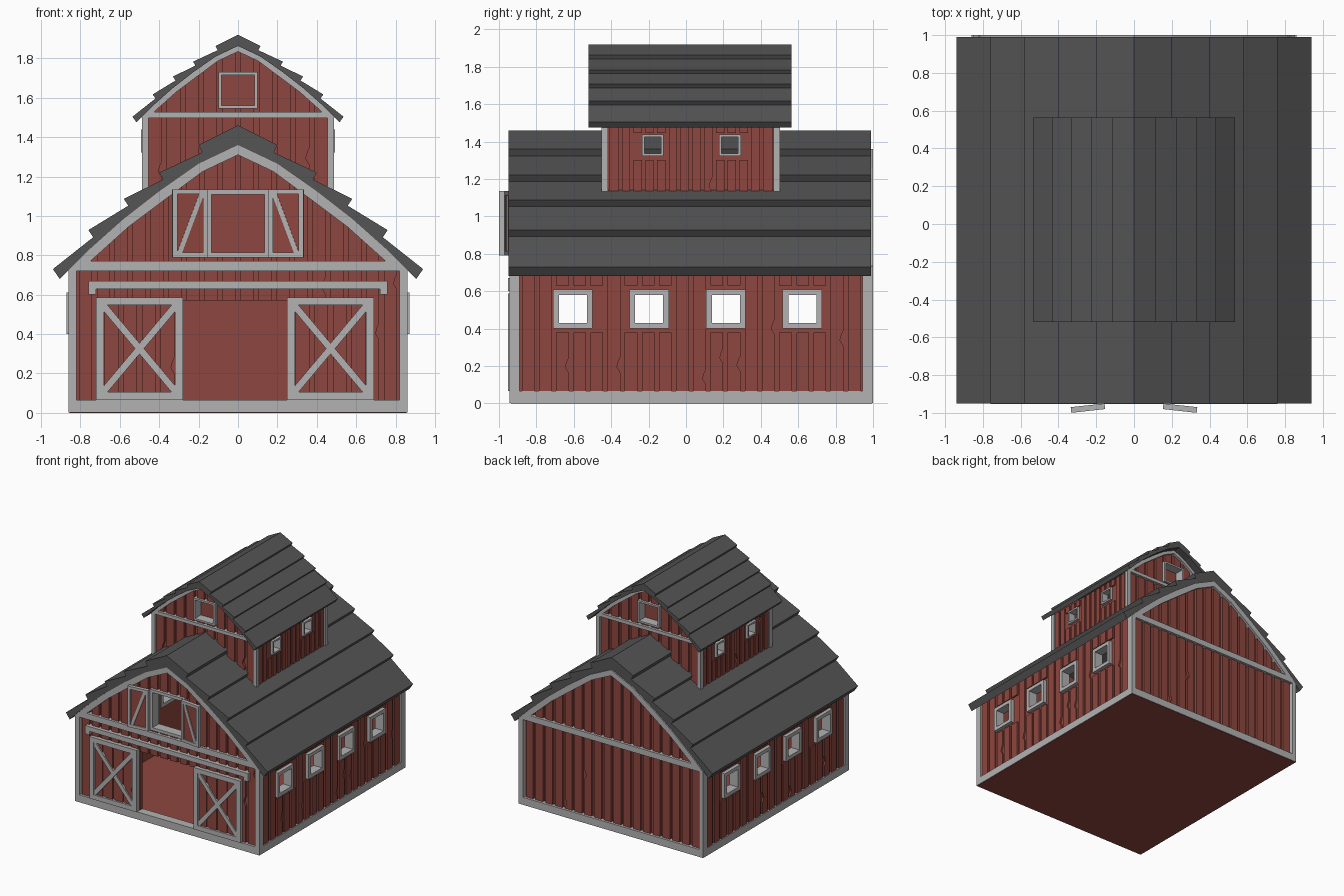
import bpy, bmesh, random
from mathutils import Matrix

if "Cube" in bpy.data.objects:
    bpy.data.objects.remove(bpy.data.objects["Cube"])

random.seed(4)


def material(name, rgb):
    m = bpy.data.materials.new(name)
    m.diffuse_color = (*rgb, 1)
    m.use_nodes = True
    m.node_tree.nodes["Principled BSDF"].inputs["Base Color"].default_value = m.diffuse_color
    return m


RED = material("barn_red", (0.27, 0.062, 0.05))
GREY = material("trim_grey", (0.45, 0.45, 0.45))
DARK = material("roof_grey", (0.09, 0.09, 0.09))


def plate(name, loops, axis, a, b, mat):
    """Flat outline(s), inner loops become holes, thick from a to b along x or y."""
    cu = bpy.data.curves.new(name, 'CURVE')
    cu.dimensions, cu.fill_mode, cu.extrude = '2D', 'BOTH', 0.5
    for loop in loops:
        sp = cu.splines.new('POLY')
        sp.points.add(len(loop) - 1)
        for p, (u, v) in zip(sp.points, loop):
            p.co = (u, v, 0, 1)
        sp.use_cyclic_u = True
    tmp = bpy.data.objects.new(name + "_outline", cu)
    bpy.context.collection.objects.link(tmp)
    dg = bpy.context.evaluated_depsgraph_get()
    me = bpy.data.meshes.new_from_object(tmp.evaluated_get(dg))
    bpy.data.objects.remove(tmp)
    bm = bmesh.new()
    bm.from_mesh(me)
    for v in bm.verts:
        w = a + (b - a) * (v.co.z + 0.5)
        v.co = (v.co.x, w, v.co.y) if axis == 'y' else (w, v.co.x, v.co.y)
    bmesh.ops.remove_doubles(bm, verts=bm.verts, dist=1e-5)
    bmesh.ops.recalc_face_normals(bm, faces=bm.faces)
    for f in bm.faces:
        f.smooth = False
    bm.to_mesh(me)
    bm.free()
    me.materials.clear()
    me.materials.append(mat)
    ob = bpy.data.objects.new(name, me)
    bpy.context.collection.objects.link(ob)
    return ob


def rect(u0, u1, v0, v1):
    return [(u0, v0), (u1, v0), (u1, v1), (u0, v1)]


def ring(u0, u1, v0, v1, t):
    return [rect(u0, u1, v0, v1), rect(u0 + t, u1 - t, v0 + t, v1 - t)]


def bar(p, q, w):
    dx, dz = q[0] - p[0], q[1] - p[1]
    n = (dx * dx + dz * dz) ** 0.5
    nx, nz = -dz / n * w / 2, dx / n * w / 2
    return [(p[0] + nx, p[1] + nz), (q[0] + nx, q[1] + nz),
            (q[0] - nx, q[1] - nz), (p[0] - nx, p[1] - nz)]


def boards(u0, u1, lo, hi, holes=(), pitch=0.093, gap=0.024):
    """Vertical boards between lo(u) and hi(u), cut around holes, some chipped."""
    out = []
    n = max(1, round((u1 - u0) / pitch))
    step = (u1 - u0) / n
    for i in range(n):
        a, b = u0 + i * step + gap / 2, u0 + (i + 1) * step - gap / 2
        segs = [((lo(a), lo(b)), (hi(a), hi(b)))]
        for h0, h1, z0, z1 in holes:
            if b > h0 and a < h1:
                segs = [s for l, h in segs for s in
                        ((l, tuple(min(t, z0) for t in h)),
                         (tuple(max(t, z1) for t in l), h))]
        for l, h in segs:
            if min(h[0] - l[0], h[1] - l[1]) < 0.015:
                continue
            pts = [(a, l[0]), (b, l[1])]
            if random.random() < 0.2 and h[1] - l[1] > 0.25:
                z = random.uniform(l[1] + 0.06, h[1] - 0.06)
                pts += [(b, z - 0.04), (b - 0.018, z - 0.01), (b - 0.01, z + 0.02), (b, z + 0.04)]
            out.append(pts + [(b, h[1]), (a, h[0])])
    return out


# Roof profiles (right half)
ARCH = [(0, 1.36), (.2, 1.265), (.4, 1.125), (.58, .985), (.76, .825), (.905, .68)]
INNER = [(0, 1.31), (.18, 1.225), (.375, 1.08), (.555, .945), (.75, .77)]
STEPS = [(0, 1.46), (.2, 1.36), (.182, 1.322), (.4, 1.22), (.38, 1.185), (.58, 1.087),
         (.557, 1.052), (.76, .928), (.735, .892), (.94, .73)]
K = 0.57  # the cupola repeats the barn gable at this scale


def arch(x):
    x = abs(x)
    for (x0, z0), (x1, z1) in zip(ARCH, ARCH[1:]):
        if x <= x1:
            return z0 + (z1 - z0) * (x - x0) / (x1 - x0)
    return ARCH[-1][1]


def full(half):
    return [(-x, z) for x, z in half[:0:-1]] + half


def fit(pts, k):
    return [(x * k, 1.46 - k * (1.46 - z) + (0 if k == 1 else 0.46)) for x, z in pts]


def roof(name, k, y0, y1):
    plate(name, [fit(full(STEPS) + full(ARCH)[::-1], k)], 'y', y0, y1, DARK)


def gable_end(name, k, y, d, low, holes, cuts):
    """End wall whose trim face lies at y and looks along d."""
    top = full(ARCH[:5] + [(.84, arch(.84))])
    bottom = [(.84 * k, low(.84 * k)), (0, low(0)), (-.84 * k, low(.84 * k))]
    plate(name + "_wall", [fit(top, k) + bottom] + [rect(*h) for h in holes],
          'y', y - d * .04, y - d * .07, RED)
    bd = boards(-.82 * k, .82 * k, low, lambda x: fit([(0, arch(x / k) - .01)], k)[0][1], cuts)
    plate(name + "_boards", bd, 'y', y - d * .02, y - d * .042, RED)
    outer = full(ARCH[:5] + [(.86, arch(.86))])
    plate(name + "_arch_trim", [fit(outer + full(INNER)[::-1], k)], 'y', y, y - d * .05, GREY)
    beam = [(-.86, .72), (.86, .72), (.82, .77), (-.82, .77)]
    plate(name + "_beam", [fit(beam, k)], 'y', y, y - d * .05, GREY)


# Main barn
DOOR = (-.28, .25, .065, .57)
LOFT = (-.14, .14, .81, 1.11)
roof("main_roof", 1, -.95, .99)
gable_end("front", 1, -.943, -1, lambda x: .01, [DOOR, LOFT], [DOOR, (-.15, .15, .8, 1.13)])
gable_end("back", 1, 1.0, 1, lambda x: .01, [], [])
plate("floor", [rect(-.855, .855, 0, .03)], 'y', -.935, .995, RED)
plate("front_sill", [rect(-.86, .86, .002, .065)], 'y', -.943, -.87, GREY)
plate("back_sill", [rect(-.86, .86, .002, .065)], 'y', .94, 1.0, GREY)

WIN_Y = [-.605, -.197, .213, .622]
for s, side in ((-1, "left"), (1, "right")):
    holes = [(y - .08, y + .08, .425, .59) for y in WIN_Y]
    cuts = [(y - .1, y + .1, .38, .63) for y in WIN_Y]
    plate(side + "_wall", [rect(-.9, .96, .01, .74)] + [rect(*h) for h in holes],
          'x', s * .80, s * .84, RED)
    plate(side + "_boards", boards(-.89, .945, lambda y: .05, lambda y: .735, cuts),
          'x', s * .838, s * .853, RED)
    plate(side + "_sill", [rect(-.94, .998, .002, .065)], 'x', s * .80, s * .86, GREY)
    for y in WIN_Y:
        plate(side + "_window_frame", ring(y - .105, y + .105, .40, .61, .03),
              'x', s * .79, s * .87, GREY)
    for end, y0, y1 in (("front", -.943, -.89), ("back", .945, 1.0)):
        post = rect(.82, .86, .002, .735)
        plate(f"{side}_{end}_post", [[(s * u, v) for u, v in post]], 'y', y0, y1, GREY)

# Sliding doors and their rail
plate("door_rail", [[(-.76, .6), (-.72, .6), (-.72, .63), (.72, .63), (.72, .6), (.76, .6),
                     (.76, .67), (-.76, .67)]], 'y', -.953, -.90, GREY)
for name, x0 in (("left_door", -.72), ("right_door", .25)):
    x1, z0, z1 = x0 + .44, .066, .587
    plate(name + "_frame", ring(x0, x1, z0, z1, .04), 'y', -.953, -.915, GREY)
    plate(name + "_panel", [rect(x0 + .02, x1 - .02, z0 + .02, z1 - .02)], 'y', -.93, -.917, RED)
    plate(name + "_boards", boards(x0 + .03, x1 - .03, lambda x: .09, lambda x: .56),
          'y', -.938, -.928, RED)
    a, b, c, d = x0 + .035, x1 - .035, z0 + .04, z1 - .04
    plate(name + "_brace_up", [bar((a, c), (b, d), .035)], 'y', -.95, -.925, GREY)
    plate(name + "_brace_down", [bar((a, d), (b, c), .035)], 'y', -.949, -.925, GREY)

# Loft opening with two swung shutters
plate("loft_frame", ring(-.16, .16, .79, 1.135, .025), 'y', -.946, -.86, GREY)
for s, side in ((-1, "left"), (1, "right")):
    swing = (Matrix.Translation((s * .155, -.96, 0)) @ Matrix.Rotation(-s * .11, 4, 'Z')
             @ Matrix.Translation((-s * .155, .96, 0)))
    parts = [("frame", ring(.155, .335, .79, 1.135, .024), -.98, -.95, GREY),
             ("panel", [rect(.17, .32, .8, 1.12)], -.97, -.957, RED),
             ("brace", [bar((.185, 1.115), (.30, .81), .024)], -.977, -.965, GREY)]
    for part, loops, a, b, mat in parts:
        loops = [[(s * u, v) for u, v in lp] for lp in loops]
        plate(f"{side}_shutter_{part}", loops, 'y', a, b, mat).data.transform(swing)

# Cupola on the ridge
roof("cupola_roof", K, -.52, .565)
CWIN = (-.09, .09, 1.555, 1.72)
for end, y, d in (("front", -.453, -1), ("back", .503, 1)):
    name = "cupola_" + end
    gable_end(name, K, y, d, lambda x: 1.4 - .625 * abs(x), [CWIN], [(-.1, .1, 1.545, 1.73)])
    plate(name + "_window_frame", ring(-.1, .1, 1.545, 1.73, .015), 'y', y - d * .001,
          y - d * .09, GREY)
    plate(name + "_window_panel", [rect(-.095, .095, 1.55, 1.725)], 'y', y - d * .08,
          y - d * .095, RED)
    for s, side in ((-1, "left"), (1, "right")):
        post = [(s * u, v) for u, v in rect(.455, .488, 1.1, 1.5)]
        plate(f"{name}_{side}_post", [post], 'y', y, y - d * .036, GREY)
CWIN_Y = [-.178, .235]
for s, side in ((-1, "left"), (1, "right")):
    name = "cupola_" + side
    holes = [(y - .048, y + .048, 1.333, 1.427) for y in CWIN_Y]
    cuts = [(y - .06, y + .06, 1.30, 1.445) for y in CWIN_Y]
    plate(name + "_wall", [rect(-.43, .48, 1.1, 1.5)] + [rect(*h) for h in holes],
          'x', s * .44, s * .47, RED)
    plate(name + "_boards", boards(-.415, .465, lambda y: 1.1, lambda y: 1.5, cuts, .063, .018),
          'x', s * .468, s * .48, RED)
    for y in CWIN_Y:
        plate(name + "_window_frame", ring(y - .058, y + .058, 1.322, 1.438, .014),
              'x', s * .43, s * .492, GREY)
